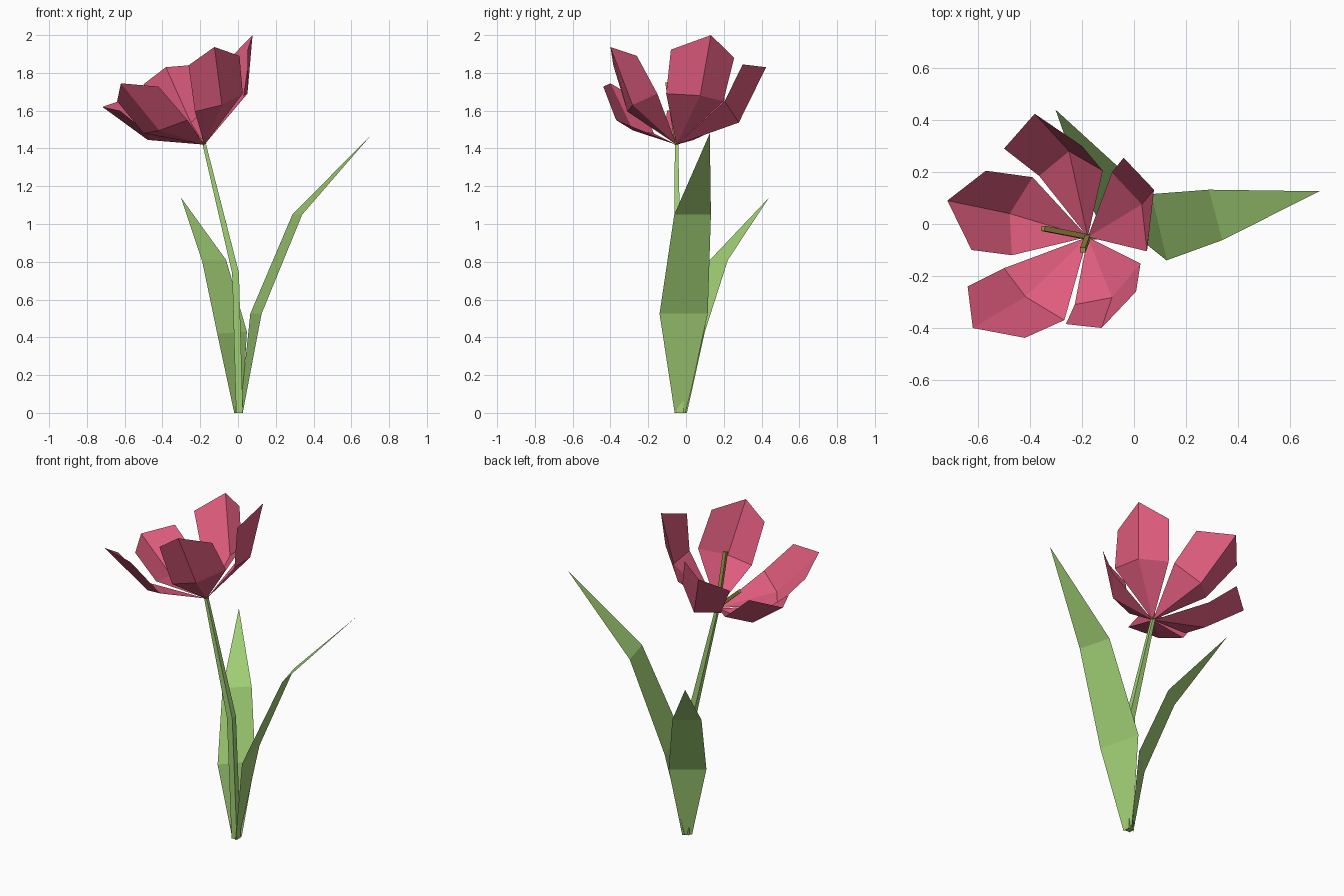
import bpy
from mathutils import Vector

if "Cube" in bpy.data.objects:
    bpy.data.objects.remove(bpy.data.objects["Cube"])


def material(name, color):
    m = bpy.data.materials.new(name)
    m.diffuse_color = (*color, 1)
    m.use_nodes = True
    m.node_tree.nodes["Principled BSDF"].inputs["Base Color"].default_value = m.diffuse_color
    return m


PINK = material("petal pink", (0.73, 0.107, 0.205))
GREEN = material("leaf green", (0.36, 0.63, 0.18))
OLIVE = material("stamen olive", (0.36, 0.29, 0.06))


def add_mesh(name, verts, faces, mat):
    me = bpy.data.meshes.new(name)
    me.from_pydata([tuple(v) for v in verts], [], faces)
    me.materials.append(mat)
    me.update()
    ob = bpy.data.objects.new(name, me)
    bpy.context.collection.objects.link(ob)
    return ob


def tube(name, path, radii, mat):
    """Square tube along a path with a half-width at each point."""
    path = [Vector(p) for p in path]
    verts, faces = [], []
    for i, (p, r) in enumerate(zip(path, radii)):
        d = (path[min(i + 1, len(path) - 1)] - path[max(i - 1, 0)]).normalized()
        u = d.cross(Vector((0, 1, 0))).normalized()
        if i == 0 and p.z == 0:
            d, u = Vector((0, 0, 1)), Vector((-1, 0, 0))
        v = d.cross(u)
        verts += [p + u * a * r + v * b * r for a, b in ((1, 1), (-1, 1), (-1, -1), (1, -1))]
    for i in range(len(path) - 1):
        for k in range(4):
            a, b = i * 4 + k, i * 4 + (k + 1) % 4
            faces.append((a, b, b + 4, a + 4))
    n = len(verts)
    faces += [(3, 2, 1, 0), (n - 4, n - 3, n - 2, n - 1)]
    return add_mesh(name, verts, faces, mat)


def leaf(name, rows, tip):
    """Flat strip of left/right pairs closing in a pointed tip."""
    verts = [p for row in rows for p in row] + [tip]
    faces = [(i, i + 1, i + 3, i + 2) for i in range(0, 2 * len(rows) - 2, 2)]
    n = len(verts)
    faces.append((n - 3, n - 2, n - 1))
    return add_mesh(name, verts, faces, GREEN)


# Stem
HEART = (-0.178, -0.05, 1.42)
tube("stem", [(0.008, -0.03, 0), (-0.013, -0.045, 0.74), HEART], [0.018, 0.018, 0.009], GREEN)

# Leaves
leaf("right_leaf",
     [((0.025, -0.06, 0), (0.01, 0.0, 0)),
      ((0.125, -0.14, 0.525), (0.065, 0.115, 0.525)),
      ((0.34, -0.062, 1.05), (0.288, 0.132, 1.05))],
     (0.713, 0.126, 1.48))
leaf("back_leaf",
     [((-0.02, -0.03, 0), (0.022, 0.005, 0)),
      ((-0.11, -0.04, 0.42), (0.047, 0.1, 0.43)),
      ((-0.19, 0.122, 0.805), (-0.063, 0.222, 0.81))],
     (-0.302, 0.44, 1.14))

# Petals: side, crease, side at the belly, then side, tip, side at the rim
petals = {
    "left_petal": [(-0.47, -0.12, 1.475), (-0.478, 0.04, 1.445), (-0.39, 0.18, 1.51),
                   (-0.625, -0.10, 1.60), (-0.718, 0.09, 1.62), (-0.57, 0.205, 1.67)],
    "front_left_petal": [(-0.50, -0.17, 1.48), (-0.417, -0.28, 1.495), (-0.268, -0.37, 1.55),
                         (-0.64, -0.24, 1.65), (-0.62, -0.40, 1.745), (-0.42, -0.438, 1.727)],
    "front_right_petal": [(-0.228, -0.31, 1.595), (-0.085, -0.283, 1.63), (0.025, -0.152, 1.69),
                          (-0.262, -0.385, 1.84), (-0.125, -0.40, 1.937), (0.008, -0.26, 1.89)],
    "right_petal": [(0.05, -0.105, 1.69), (0.03, 0.075, 1.68), (-0.085, 0.198, 1.65),
                    (0.05, -0.08, 1.923), (0.077, 0.132, 2.0), (-0.04, 0.255, 1.88)],
    "back_petal": [(-0.12, 0.205, 1.65), (-0.25, 0.28, 1.537), (-0.365, 0.185, 1.53),
                   (-0.20, 0.30, 1.845), (-0.382, 0.424, 1.83), (-0.50, 0.29, 1.74)],
}
for name, points in petals.items():
    add_mesh(name, [HEART] + points,
             [(0, 2, 1), (0, 3, 2), (1, 2, 5, 4), (2, 3, 6, 5)], PINK)

# Stamens
for i, tip in enumerate([(-0.197, -0.10, 1.75), (-0.35, -0.017, 1.58)]):
    tube(f"stamen_{i + 1}", [(-0.178, -0.05, 1.425), tip], [0.01, 0.01], OLIVE)
